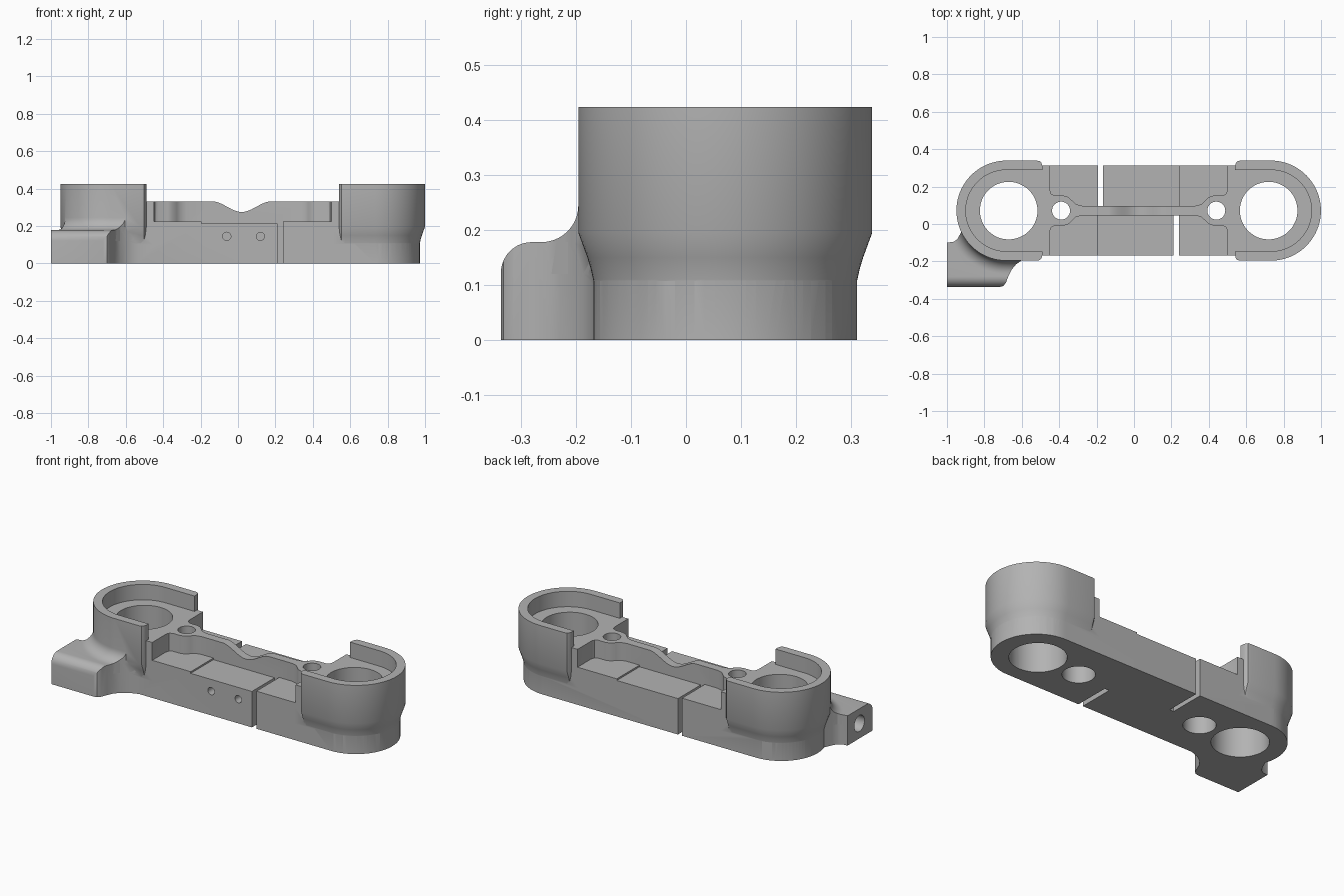
import bpy, bmesh, math

if "Cube" in bpy.data.objects:
    bpy.data.objects.remove(bpy.data.objects["Cube"])

CX, CY = 0.025, 0.0715          # symmetry centre of the twin-pod body
metal = bpy.data.materials.new("grey metal")
metal.diffuse_color = (0.45, 0.45, 0.45, 1)
metal.use_nodes = True
metal.node_tree.nodes["Principled BSDF"].inputs["Base Color"].default_value = metal.diffuse_color


def loft(name, rings):
    """Closed solid through rings of matching points."""
    bm = bmesh.new()
    rows = [[bm.verts.new(p) for p in r] for r in rings]
    n = len(rows[0])
    for a, b in zip(rows, rows[1:]):
        for i in range(n):
            bm.faces.new((a[i], a[(i + 1) % n], b[(i + 1) % n], b[i]))
    bm.faces.new(rows[0][::-1])
    bm.faces.new(rows[-1])
    bmesh.ops.recalc_face_normals(bm, faces=bm.faces)
    me = bpy.data.meshes.new(name)
    bm.to_mesh(me)
    bm.free()
    me.materials.append(metal)
    ob = bpy.data.objects.new(name, me)
    bpy.context.collection.objects.link(ob)
    return ob


def prism(name, pts, lo, hi, axis="z"):
    place = {"z": lambda a, b, h: (a, b, h),
             "y": lambda a, b, h: (a, h, b),
             "x": lambda a, b, h: (h, a, b)}[axis]
    return loft(name, [[place(a, b, h) for a, b in pts] for h in (lo, hi)])


def box(name, x0, x1, y0, y1, z0, z1):
    return prism(name, [(x0, y0), (x1, y0), (x1, y1), (x0, y1)], z0, z1)


def arc(cx, cy, r, a0, a1, n):
    return [(cx + r * math.cos(math.radians(a0 + (a1 - a0) * i / n)),
             cy + r * math.sin(math.radians(a0 + (a1 - a0) * i / n))) for i in range(n + 1)]


def circle(cx, cy, r, n=48):
    return arc(cx, cy, r, 0, 360, n)[:-1]


def combine(target, tool, op):
    m = target.modifiers.new("cut", "BOOLEAN")
    m.operation, m.object, m.solver = op, tool, "EXACT"
    bpy.context.view_layer.objects.active = target
    bpy.ops.object.modifier_apply(modifier="cut")
    bpy.data.objects.remove(tool)


def local(pts, s):
    return [(CX + s * u, CY + v) for u, v in pts]


def pod_outline(r, s):
    end = [(0.515, r - 0.028), (0.52, r - 0.012), (0.528, r - 0.003), (0.545, r)]
    low = [(u, -v) for u, v in end]
    return local(low + arc(0.707, 0, r, -90, 90, 40) + end[::-1], s)


def pod_loft(name, profile, s):
    return loft(name, [[(x, y, z) for x, y in pod_outline(r, s)] for z, r in profile])


# Long lower body
half = arc(0.707, 0, 0.24, -90, 90, 40)
body = prism("bracket_body", local(half + [(-u, -v) for u, v in half], 1), 0, 0.225)

# Raised web: end platforms, pin bosses and the thin rib between them
q = [(0.6, 0.24), (0.475, 0.24), (0.475, 0.11), (0.468, 0.09), (0.45, 0.08), (0.40, 0.08),
     (0.375, 0.072), (0.352, 0.05), (0.335, 0.034), (0.30, 0.025)]
web = q + [(-u, v) for u, v in q[::-1]]
web += [(u, -v) for u, v in web[::-1]]
web = prism("web", local(web, 1), 0.1, 0.332)
dip = [(-0.14 + 0.32 * i / 24, 0.304 + 0.0285 * math.cos(2 * math.pi * i / 24)) for i in range(25)]
combine(web, prism("rib_dip", dip + [(0.18, 0.4), (-0.14, 0.4)], -0.1, 0.25, "y"), "DIFFERENCE")
combine(body, web, "UNION")

# Flared end pods
for s in (-1, 1):
    combine(body, pod_loft("pod", [(0.085, 0.236), (0.11, 0.2405), (0.13, 0.245), (0.15, 0.251),
                                   (0.195, 0.2675), (0.424, 0.2675)], s), "UNION")

# Side lug with rounded front edge and a fillet running up the pod
plan = [(-1, -0.1), (-1, -0.337), (-0.72, -0.337), (-0.70, -0.332), (-0.685, -0.315),
        (-0.672, -0.28), (-0.655, -0.245), (-0.63, -0.215), (-0.59, -0.187), (-0.53, -0.166),
        (-0.53, -0.1), (-0.7, 0), (-0.9, 0.01), (-0.93, -0.055), (-0.945, -0.082), (-0.965, -0.095)]
lug = prism("lug", plan, 0, 0.26)
section = [(0.2, 0), (-0.4, 0), (-0.4, 0.122)] + arc(-0.281, 0.122, 0.056, 180, 90, 10) + [(0.2, 0.178)]
low_lug = prism("low_lug", plan, 0, 0.178)
combine(low_lug, prism("lug_section", section, -1.1, -0.4, "x"), "INTERSECT")
fillet = [(z, r) for r, z in arc(0.3345, 0.245, 0.067, 270, 180, 10)]
combine(lug, pod_loft("skirt", [(0.12, 0.3345)] + fillet, -1), "INTERSECT")
combine(body, low_lug, "UNION")
combine(body, lug, "UNION")
combine(body, prism("lug_bore", circle(-0.212, 0.09, 0.048, 32), -1.1, -0.78, "x"), "DIFFERENCE")

for s in (-1, 1):
    # Open recess inside each pod wall
    recess = [(0.46, -0.2175)] + arc(0.707, 0, 0.2175, -90, 90, 40) + [(0.46, 0.2175)]
    combine(body, prism("recess", local(recess, s), 0.332, 0.5), "DIFFERENCE")
    # Main bore, pin hole and its counterbore underneath
    for u, r, z0, z1 in ((0.695, 0.154, -0.1, 0.5), (0.415, 0.048, -0.1, 0.5), (0.415, 0.088, -0.1, 0.15)):
        combine(body, prism("bore", circle(CX + s * u, CY, r), z0, z1), "DIFFERENCE")

# Shallow centre steps and the two staggered slots
F, B = CY - 0.025, CY + 0.025
for x0, x1, y0, y1, z0 in ((-0.195, 0.22, -0.3, F, 0.215), (-0.175, 0.24, B, 0.4, 0.215),
                           (0.21, 0.24, -0.3, F, -0.1), (-0.192, -0.165, B, 0.4, -0.1)):
    combine(body, box("slot", x0, x1, y0, y1, z0, 0.26), "DIFFERENCE")

# Small front screw holes
for x in (-0.06, 0.12):
    combine(body, prism("screw_hole", circle(x, 0.145, 0.022, 24), -0.3, 0.0, "y"), "DIFFERENCE")

bpy.ops.object.select_all(action="DESELECT")
body.select_set(True)
bpy.context.view_layer.objects.active = body
bpy.ops.object.shade_smooth_by_angle(angle=math.radians(30))
